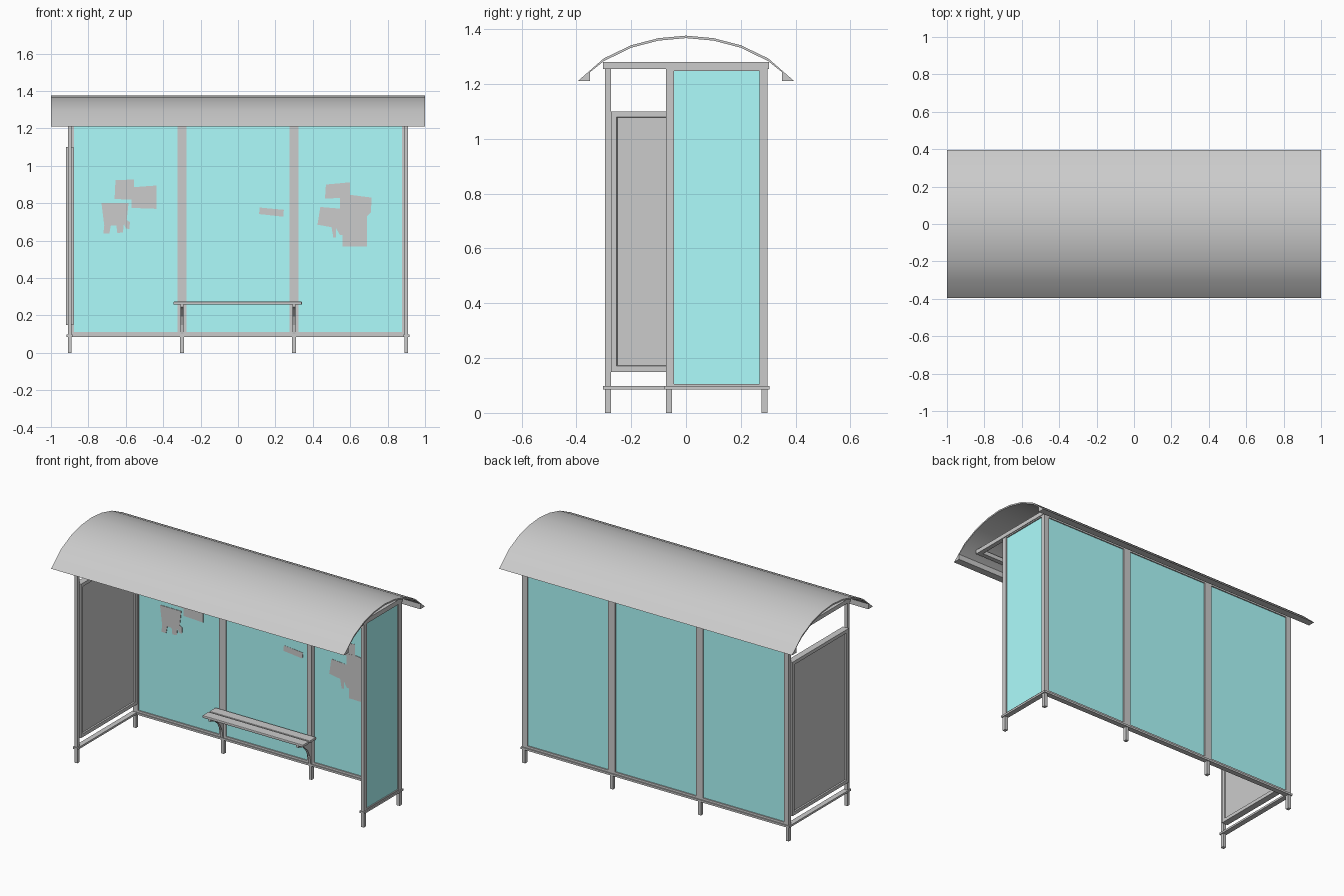
import bpy, bmesh
from mathutils import Vector

if "Cube" in bpy.data.objects:
    bpy.data.objects.remove(bpy.data.objects["Cube"])

glass_mat = bpy.data.materials.new("glass")
glass_mat.diffuse_color = (0.42, 0.98, 0.98, 1)
glass_mat.use_nodes = True
glass_mat.node_tree.nodes["Principled BSDF"].inputs["Base Color"].default_value = glass_mat.diffuse_color


def finish(name, bm, mat=None):
    bmesh.ops.recalc_face_normals(bm, faces=bm.faces)
    me = bpy.data.meshes.new(name)
    bm.to_mesh(me)
    bm.free()
    ob = bpy.data.objects.new(name, me)
    bpy.context.collection.objects.link(ob)
    if mat:
        me.materials.append(mat)
    return ob


def add_box(bm, lo, hi):
    lo, hi = Vector(lo), Vector(hi)
    r = bmesh.ops.create_cube(bm, size=1)
    for v in r["verts"]:
        v.co = Vector(a * b for a, b in zip(v.co, hi - lo)) + (lo + hi) / 2


def box(name, lo, hi, mat=None):
    bm = bmesh.new()
    add_box(bm, lo, hi)
    return finish(name, bm, mat)


def prism(name, pts, axis, a, b):
    """Extrude a profile along x (pts are y, z) or y (pts are x, z)."""
    bm = bmesh.new()
    place = (lambda p: (a, p[0], p[1])) if axis == "x" else (lambda p: (p[0], a, p[1]))
    f = bm.faces.new([bm.verts.new(place(p)) for p in pts])
    r = bmesh.ops.extrude_face_region(bm, geom=[f])
    move = (b - a, 0, 0) if axis == "x" else (0, b - a, 0)
    bmesh.ops.translate(bm, vec=move,
                        verts=[g for g in r["geom"] if isinstance(g, bmesh.types.BMVert)])
    return finish(name, bm)


def smooth(ob, angle=0.6):
    bpy.ops.object.select_all(action="DESELECT")
    ob.select_set(True)
    bpy.context.view_layer.objects.active = ob
    bpy.ops.object.shade_smooth_by_angle(angle=angle)


def pane(name, axis, pos, a, b, z0=0.097, z1=1.256, w=0.014, d=0.01):
    """Glass sheet in a thin metal frame, lying along x or y."""
    def c(u, v, z):
        return (u, pos + v, z) if axis == "x" else (pos + v, u, z)
    bm = bmesh.new()
    for u0, u1, s0, s1 in ((a, a + w, z0, z1), (b - w, b, z0, z1),
                           (a + w, b - w, z0, z0 + w), (a + w, b - w, z1 - w, z1)):
        add_box(bm, c(u0, -d, s0), c(u1, d, s1))
    finish(name + "_frame", bm)
    box(name + "_glass", c(a + w, -0.003, z0 + w), c(b - w, 0.003, z1 - w), glass_mat)


# Curved roof with solid gutter lips, one closed section
half = [(0.395, 1.21), (0.3, 1.293), (0.2, 1.341), (0.1, 1.367)]
inner = [(0.1, 1.358), (0.2, 1.332), (0.3, 1.283), (0.35, 1.243), (0.35, 1.21)]
profile = ([(-y, z) for y, z in half] + [(0, 1.376)] + half[::-1]
           + inner[::-1] + [(0, 1.367)] + [(-y, z) for y, z in inner])
smooth(prism("roof", profile, "x", -1, 1))

# Posts with feet
BY = 0.287
posts = [(-0.9, BY), (-0.3, BY), (0.3, BY), (0.9, BY), (-0.9, -0.285), (0.9, -0.062)]
for i, (x, y) in enumerate(posts):
    box(f"post_{i}", (x - 0.01, y - 0.011, 0), (x + 0.01, y + 0.011, 1.258))

# Top beams and bottom rails
for s, label in ((-1, "left"), (1, "right")):
    box(f"{label}_top_beam", (s * 0.9 - 0.014, -0.302, 1.255), (s * 0.9 + 0.014, 0.302, 1.28))
    front = -0.302 if s < 0 else -0.078
    box(f"{label}_bottom_rail", (s * 0.9 - 0.016, front, 0.086), (s * 0.9 + 0.016, 0.304, 0.098))
box("back_top_beam", (-0.886, 0.274, 1.255), (0.886, 0.302, 1.28))
box("front_top_beam", (-0.886, -0.302, 1.255), (0.886, -0.274, 1.28))
box("back_bottom_rail", (-0.884, 0.272, 0.086), (0.884, 0.304, 0.098))

# Three back panes and one short right pane
for i, x in enumerate((-0.6, 0, 0.6)):
    pane(f"back_pane_{i}", "x", BY, x - 0.29, x + 0.29)
pane("right_pane", "y", 0.9, -0.051, 0.276, w=0.008)

# Left display board, recessed on both faces
bm = bmesh.new()
add_box(bm, (-0.92, -0.274, 0.15), (-0.88, 0.276, 1.1))
bm.normal_update()
for f in [f for f in bm.faces if abs(f.normal.x) > 0.9]:
    n = f.normal.copy()
    bmesh.ops.inset_region(bm, faces=[f], thickness=0.008, depth=0)
    bmesh.ops.inset_region(bm, faces=[f], thickness=0.022, depth=0)
    r = bmesh.ops.inset_region(bm, faces=[f], thickness=0.003, depth=0)
    for v in f.verts:
        v.co -= n * 0.008
finish("display_board", bm)

# Bench slats
for i, y in enumerate((0.145, 0.213)):
    ob = box(f"seat_slat_{i}", (-0.345, y, 0.258), (0.342, y + 0.06, 0.274))
    m = ob.modifiers.new("bevel", "BEVEL")
    m.width, m.segments = 0.004, 2

# Curved bench brackets
bracket = [(0.15, 0.258), (0.15, 0.246), (0.2, 0.232), (0.24, 0.195), (0.262, 0.15),
           (0.27, 0.1), (0.28, 0.1), (0.28, 0.258)]
for x, label in ((-0.3, "left"), (0.3, "right")):
    prism(f"{label}_bench_bracket", bracket, "x", x - 0.008, x + 0.008)

# Torn paper notices on the inside of the back glass
papers = [
    [(-0.66, 0.822), (-0.555, 0.82), (-0.555, 0.926), (-0.655, 0.925)],
    [(-0.57, 0.775), (-0.435, 0.77), (-0.435, 0.895), (-0.57, 0.885)],
    [(-0.73, 0.80), (-0.715, 0.68), (-0.72, 0.637), (-0.688, 0.637), (-0.68, 0.68),
     (-0.65, 0.68), (-0.645, 0.64), (-0.615, 0.645), (-0.61, 0.69), (-0.6, 0.665),
     (-0.58, 0.662), (-0.578, 0.70), (-0.595, 0.71), (-0.585, 0.80)],
    [(0.113, 0.742), (0.243, 0.728), (0.245, 0.765), (0.115, 0.777)],
    [(0.465, 0.825), (0.60, 0.83), (0.60, 0.912), (0.47, 0.90)],
    [(0.56, 0.57), (0.69, 0.568), (0.69, 0.73), (0.71, 0.75), (0.715, 0.83),
     (0.60, 0.845), (0.545, 0.84), (0.545, 0.76), (0.56, 0.74)],
    [(0.425, 0.685), (0.50, 0.672), (0.51, 0.615), (0.525, 0.618), (0.525, 0.665),
     (0.545, 0.63), (0.56, 0.63), (0.56, 0.77), (0.44, 0.78)],
]
for i, pts in enumerate(papers):
    prism(f"paper_notice_{i}", pts, "y", BY - 0.0045 - 0.0007 * (i % 3), BY - 0.002)
